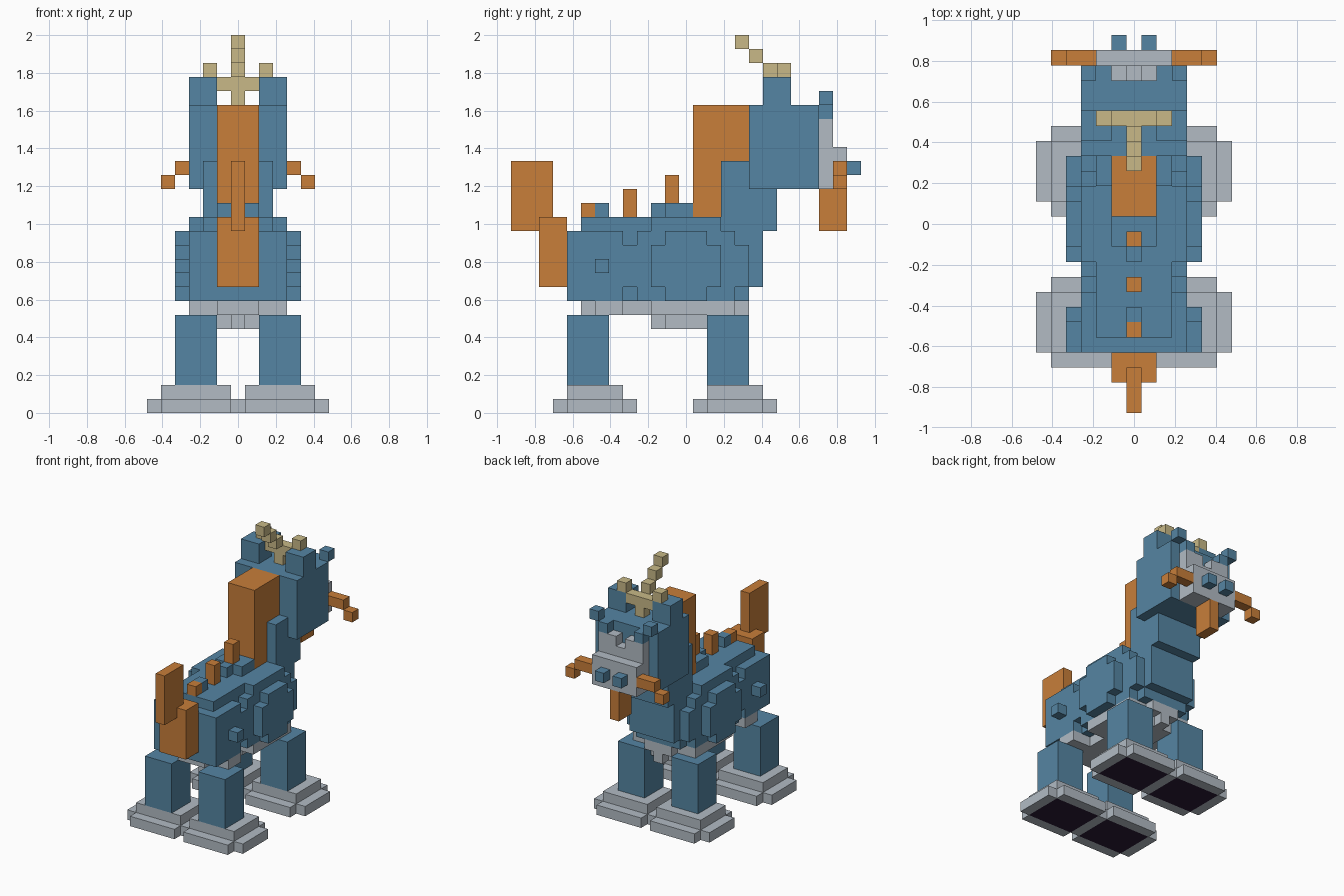
import bpy
import bmesh
from mathutils import Matrix, Vector

cube = bpy.data.objects.get("Cube")
if cube:
    bpy.data.objects.remove(cube, do_unlink=True)

U = 2 / 27  # edge length of one block


def material(name, rgb):
    m = bpy.data.materials.new(name)
    m.use_nodes = True
    m.diffuse_color = (*rgb, 1)
    m.node_tree.nodes["Principled BSDF"].inputs["Base Color"].default_value = (*rgb, 1)
    return m


BLUE = material("scale blue", (0.091, 0.235, 0.366))
ORANGE = material("mane orange", (0.578, 0.209, 0.042))
GREY = material("pale grey", (0.445, 0.497, 0.552))
GOLD = material("horn gold", (0.578, 0.485, 0.242))
DARK = material("sole dark", (0.025, 0.011, 0.035))


def build(name, mat, boxes, mirror=False):
    """Boxes are (x range, y range, z range) in block units."""
    bm = bmesh.new()
    for ranges in boxes:
        for side in ((1, -1) if mirror else (1,)):
            lo, hi = (Vector([r[i] for r in ranges]) for i in (0, 1))
            mid, size = (lo + hi) / 2 * U, (hi - lo) * U
            mid.x *= side
            bmesh.ops.create_cube(bm, size=1, matrix=Matrix.Translation(mid) @ Matrix.Diagonal((*size, 1)))
    mesh = bpy.data.meshes.new(name)
    bm.to_mesh(mesh)
    bm.free()
    mesh.materials.append(mat)
    obj = bpy.data.objects.new(name, mesh)
    bpy.context.collection.objects.link(obj)
    return obj


def mid(w):
    return (-w, w)


# Legs and stepped feet, rear pair then front pair
for label, y in (("rear", -8.5), ("front", 1.5)):
    build(label + "_legs", BLUE, [((1.5, 4.5), (y, y + 3), (2, 7))], True)
    build(label + "_feet", GREY, [
        ((.5, 5.5), (y, y + 4), (1, 2)),
        ((.5, 5.5), (y - 1, y), (0, 1)),
        ((.5, 5.5), (y + 4, y + 5), (0, 1)),
        ((5.5, 6.5), (y, y + 4), (0, 1)),
        ((0, .5), (y, y + 4), (0, 1))], True)
    build(label + "_soles", DARK, [((.5, 5.5), (y, y + 4), (0, 1))], True)

# Belly plates
build("belly", GREY, [
    (mid(1.5), (-7.5, 4.5), (7, 8)),
    (mid(3.5), (-6.5, -4.5), (7, 8)),
    (mid(3.5), (-2.5, 3.5), (7, 8)),
    (mid(1.5), (-1.5, 3.5), (6, 7)),
    (mid(.5), (-2.5, 4.5), (6, 7))])

# Torso with a narrow waist, raised back and chest
build("body", BLUE, [
    (mid(3.5), (-8.5, -4.5), (8, 13)),
    (mid(3.5), (-4.5, -3.5), (9, 12)),
    (mid(2.5), (-4.5, -3.5), (8, 14)),
    (mid(3.5), (-3.5, 3.5), (8, 13)),
    (mid(3.5), (3.5, 4.5), (9, 12)),
    (mid(2.5), (3.5, 4.5), (8, 13)),
    (mid(2.5), (4.5, 5.5), (9, 13)),
    (mid(2.5), (-7.5, 3.5), (13, 14)),
    (mid(3.5), (-2.5, 2.5), (13, 14)),
    (mid(1.5), (-1.5, .5), (14, 15)),
    (mid(.5), (-2.5, -1.5), (14, 15)),
    (mid(.5), (-6.5, -5.5), (14, 15))])
build("shoulders", BLUE, [
    ((3.5, 4.5), (-2.5, 2.5), (9, 12)),
    ((3.5, 4.5), (-1.5, 1.5), (8, 13))], True)
build("hip_knobs", BLUE, [((3.5, 4.5), (-6.5, -5.5), (10, 11))], True)

# Back spikes, tail and mane
build("back_spikes", ORANGE, [
    (mid(.5), (-7.5, -6.5), (14, 15)),
    (mid(.5), (-4.5, -3.5), (14, 16)),
    (mid(.5), (-1.5, -.5), (15, 17))])
build("tail", ORANGE, [
    (mid(1.5), (-10.5, -8.5), (9, 14)),
    (mid(.5), (-12.5, -9.5), (13, 18))])
build("mane", ORANGE, [(mid(1.5), (.5, 4.5), (14, 22))])

# Neck, head and ears
build("neck", BLUE, [(mid(2.5), (2.5, 6.5), (13, 18))])
build("head", BLUE, [(mid(3.5), (4.5, 9.5), (16, 22))])
build("ears", BLUE, [((1.5, 3.5), (5.5, 7.5), (22, 24))], True)
build("brows", BLUE, [
    ((1.5, 2.5), (9.5, 10.5), (21, 22)),
    ((2.5, 3.5), (9.5, 10.5), (22, 23))], True)

# Muzzle with a notched bridge
build("muzzle", GREY, [
    (mid(2.5), (9.5, 10.5), (16, 20)),
    (mid(2.5), (10.5, 11.5), (16, 19))])
build("bridge", GREY, [((.5, 2.5), (9.5, 10.5), (20, 21))], True)
build("nostrils", BLUE, [((.5, 1.5), (11.5, 12.5), (17, 18))], True)
build("whiskers", ORANGE, [
    ((2.5, 4.5), (10.5, 11.5), (17, 18)),
    ((4.5, 5.5), (10.5, 11.5), (16, 17))], True)
build("beard", ORANGE, [(mid(.5), (9.5, 11.5), (13, 16))])

# Crown and swept horn
build("crown", GOLD, [
    (mid(.5), (6.5, 7.5), (22, 23)),
    (mid(1.5), (6.5, 7.5), (23, 24))])
build("crown_tips", GOLD, [((1.5, 2.5), (6.5, 7.5), (24, 25))], True)
build("horn", GOLD, [(mid(.5), (5.5 - i, 6.5 - i), (24 + i, 25 + i)) for i in range(3)])
